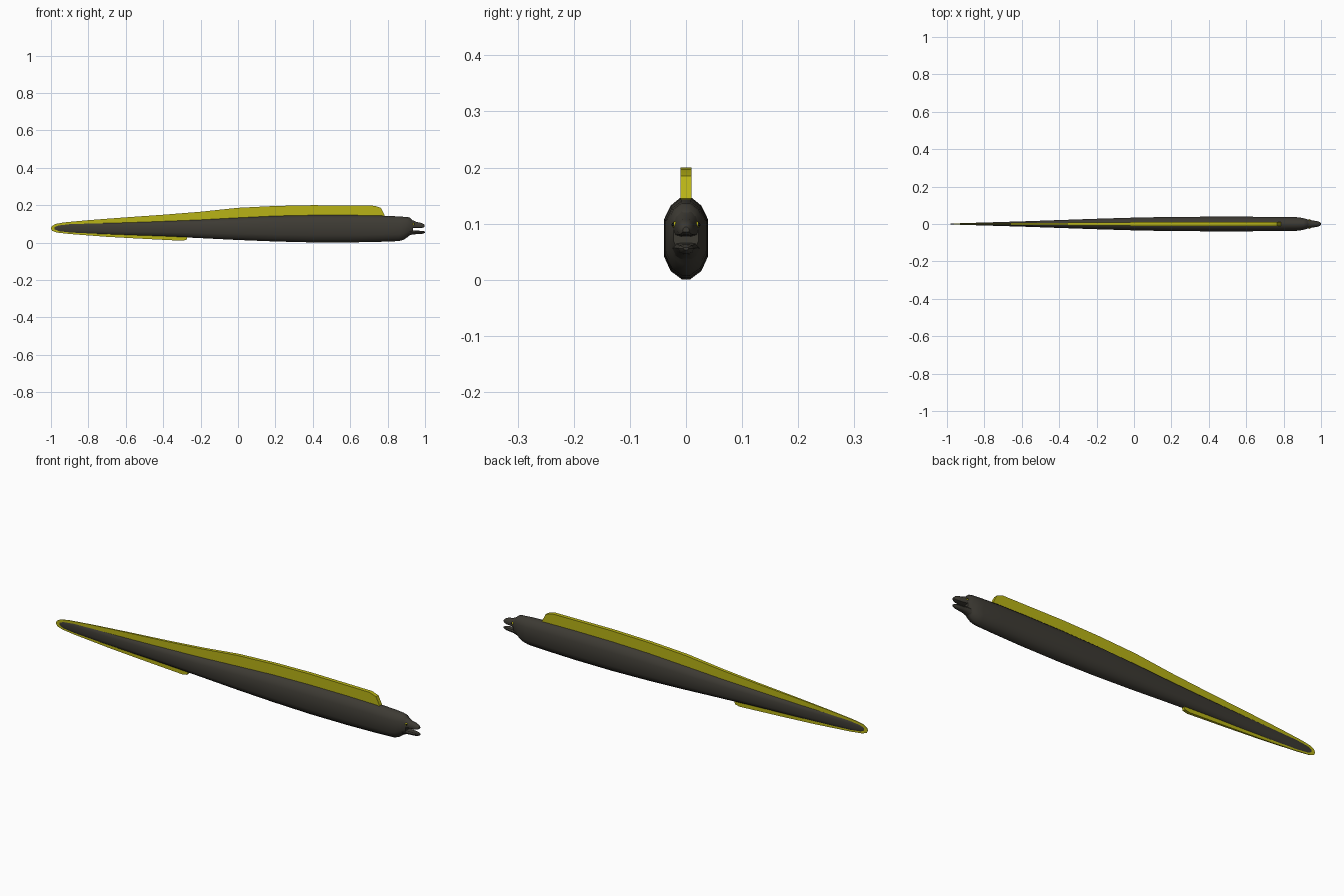
import bpy, bmesh, math

if "Cube" in bpy.data.objects:
    bpy.data.objects.remove(bpy.data.objects["Cube"])


def material(name, color):
    m = bpy.data.materials.new(name)
    m.diffuse_color = (*color, 1)
    m.use_nodes = True
    m.node_tree.nodes["Principled BSDF"].inputs["Base Color"].default_value = m.diffuse_color
    return m


SKIN = material("dark_skin", (0.047, 0.043, 0.034))
YELLOW = material("yellow_fin", (0.48, 0.45, 0.008))
BLACK = material("black", (0.005, 0.005, 0.005))


def finish(name, bm, mat, angle=40):
    bmesh.ops.recalc_face_normals(bm, faces=bm.faces)
    me = bpy.data.meshes.new(name)
    bm.to_mesh(me)
    bm.free()
    ob = bpy.data.objects.new(name, me)
    bpy.context.collection.objects.link(ob)
    me.materials.append(mat)
    bpy.ops.object.select_all(action='DESELECT')
    ob.select_set(True)
    bpy.context.view_layer.objects.active = ob
    bpy.ops.object.shade_smooth_by_angle(angle=math.radians(angle))
    return ob


def loft(name, half, stations, mat):
    """Sweep a mirrored cross-section; stations are (x, bottom, top, half width)."""
    ring = half + [(-y, z) for y, z in reversed(half)]
    bm = bmesh.new()
    rows = []
    for x, lo, hi, w in stations:
        c, h = (lo + hi) / 2, (hi - lo) / 2
        rows.append([bm.verts.new((x, y * w, c + z * h)) for y, z in ring])
    n = len(ring)
    for a, b in zip(rows, rows[1:]):
        for i in range(n):
            j = (i + 1) % n
            bm.faces.new((a[i], a[j], b[j], b[i]))
    bm.faces.new(rows[0])
    bm.faces.new(rows[-1])
    return finish(name, bm, mat)


SECTION = [(.24, 1), (.7, .8), (1, .47), (1, -.45), (.7, -.8), (.2, -1)]

# Long tapering body, ending at the back of the mouth
loft("body", SECTION, [
    (-.98, .07, .084, .0015), (-.96, .06, .093, .003), (-.9, .053, .1, .005),
    (-.8, .048, .103, .008), (-.6, .04, .108, .014), (-.4, .033, .115, .021),
    (-.2, .024, .123, .028), (0, .014, .134, .034), (.2, .006, .143, .038),
    (.4, .001, .147, .039), (.6, .001, .147, .039), (.75, .004, .145, .038),
    (.86, .008, .14, .037), (.885, .015, .138, .035), (.905, .028, .137, .031),
    (.92, .042, .133, .027), (.935, .05, .117, .022)], SKIN)

# Open jaws
JAW = [(.35, 1), (.75, .6), (1, -.2), (.8, -.85), (.3, -1)]
loft("upper_jaw", JAW, [
    (.91, .075, .13, .026), (.935, .077, .119, .0235), (.955, .078, .11, .019),
    (.975, .078, .107, .016), (.99, .08, .101, .012), (.998, .085, .094, .006)], SKIN)
loft("lower_jaw", [(y, -z) for y, z in JAW], [
    (.91, .036, .068, .025), (.935, .044, .066, .021), (.955, .045, .064, .017),
    (.98, .046, .063, .014), (.993, .049, .061, .01), (1, .053, .058, .005)], SKIN)

# Continuous fin along the back, round the tail and under the belly: outer and inner edge
FIN = [((.785, .145), (.775, .138)), ((.765, .185), (.75, .138)),
       ((.73, .197), (.71, .138)), ((.4, .2), (.4, .138)),
       ((.2, .196), (.2, .135)), ((0, .186), (0, .126)),
       ((-.2, .165), (-.2, .116)), ((-.4, .149), (-.4, .108)),
       ((-.6, .135), (-.6, .102)), ((-.8, .12), (-.8, .098)),
       ((-.93, .108), (-.93, .092)), ((-.975, .1), (-.965, .086)),
       ((-.995, .088), (-.975, .08)), ((-1, .076), (-.977, .077)),
       ((-.993, .063), (-.975, .073)), ((-.97, .054), (-.96, .067)),
       ((-.9, .046), (-.9, .059)), ((-.7, .031), (-.7, .05)),
       ((-.5, .02), (-.5, .043)), ((-.3, .01), (-.3, .035)),
       ((-.275, .015), (-.27, .033))]
bm = bmesh.new()
rows = []
for (xo, zo), (xi, zi) in FIN:
    t = min(.0095, .001 + .0088 * (xo + 1))
    rows.append([bm.verts.new(p) for p in (
        (xi, -t, zi), (xo, -t, zo), (xo, t, zo), (xi, t, zi))])
for a, b in zip(rows, rows[1:]):
    for i in range(4):
        j = (i + 1) % 4
        bm.faces.new((a[i], a[j], b[j], b[i]))
bm.faces.new(rows[0])
bm.faces.new(rows[-1])
finish("fin", bm, YELLOW)


def ball(name, loc, r, mat):
    bm = bmesh.new()
    bmesh.ops.create_uvsphere(bm, u_segments=12, v_segments=8, radius=r)
    bmesh.ops.translate(bm, verts=bm.verts, vec=loc)
    finish(name, bm, mat)


# Eyes with pupils
for side, s in (("left", 1), ("right", -1)):
    ball(side + "_eye", (.938, s * .0185, .098), .0065, YELLOW)
    ball(side + "_pupil", (.9405, s * .0222, .0985), .0035, BLACK)
